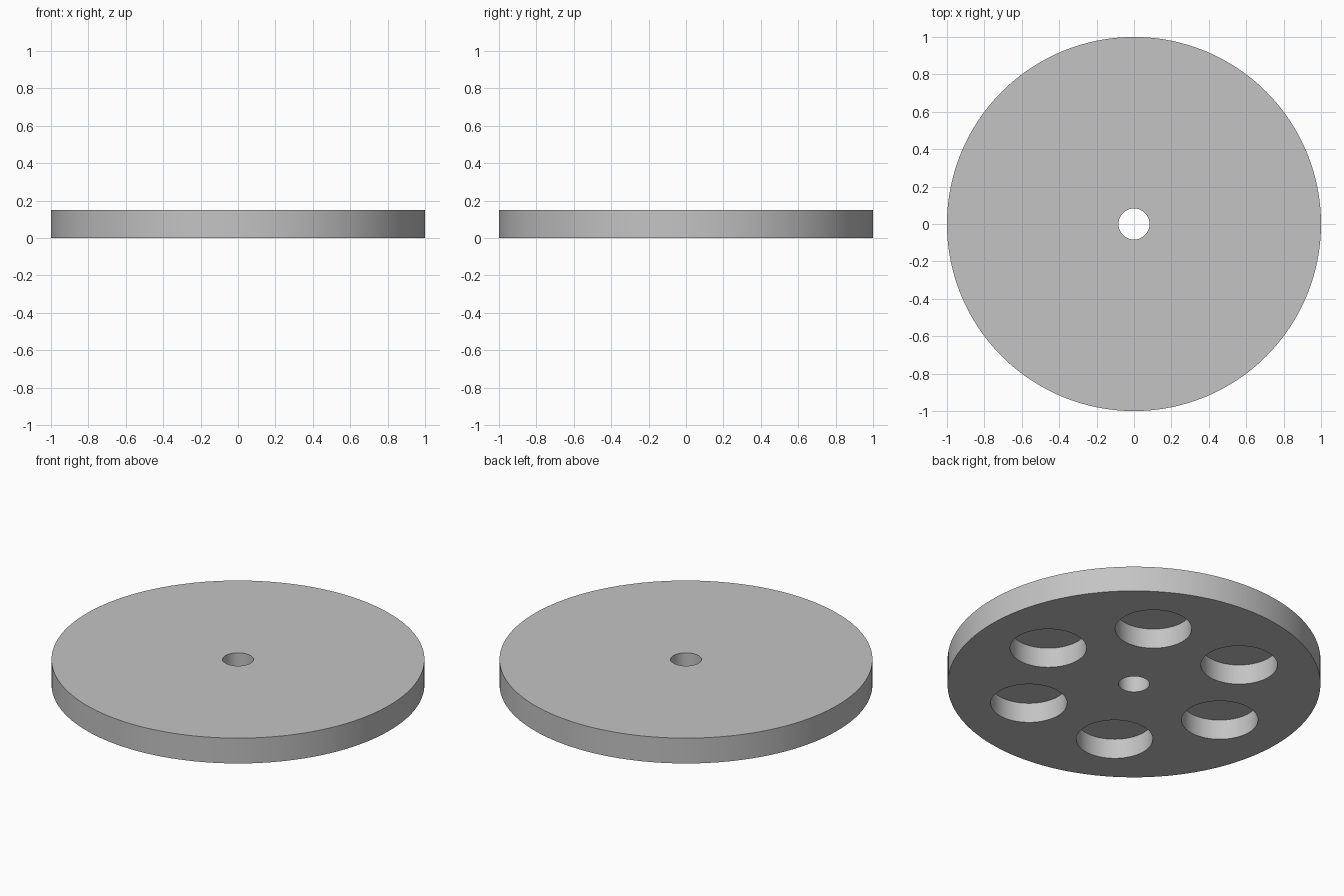
import bpy
from math import cos, sin, radians

cube = bpy.data.objects.get("Cube")
if cube:
    bpy.data.objects.remove(cube, do_unlink=True)

THICKNESS = 0.15
POCKET_DEPTH = 0.118
POCKET_RING = 0.6

# Single plain grey
grey = bpy.data.materials.new("light grey")
grey.use_nodes = True
colour = (0.55, 0.55, 0.55, 1)
grey.diffuse_color = colour
grey.node_tree.nodes["Principled BSDF"].inputs["Base Color"].default_value = colour


def cylinder(name, radius, bottom, top, x=0, y=0, sides=96):
    bpy.ops.mesh.primitive_cylinder_add(
        vertices=sides, radius=radius, depth=top - bottom,
        location=(x, y, (top + bottom) / 2))
    obj = bpy.context.object
    obj.name = name
    obj.data.materials.append(grey)
    return obj


def cut(target, cutter):
    mod = target.modifiers.new(cutter.name, "BOOLEAN")
    mod.operation = "DIFFERENCE"
    mod.solver = "EXACT"
    mod.object = cutter
    bpy.context.view_layer.objects.active = target
    bpy.ops.object.modifier_apply(modifier=mod.name)
    bpy.data.objects.remove(cutter, do_unlink=True)


# Solid disc
disc = cylinder("wheel_disc", 1, 0, THICKNESS, sides=128)

# Axle hole right through the middle
cut(disc, cylinder("axle_hole", 0.083, -0.1, THICKNESS + 0.1, sides=64))

# Ring of six blind pockets in the underside
for i in range(6):
    a = radians(60 * i)
    cut(disc, cylinder("pocket", 0.205, -0.1, POCKET_DEPTH,
                       POCKET_RING * cos(a), POCKET_RING * sin(a)))

# Smooth walls with crisp rims
bpy.ops.object.select_all(action="DESELECT")
disc.select_set(True)
bpy.context.view_layer.objects.active = disc
bpy.ops.object.shade_smooth_by_angle(angle=radians(30))
